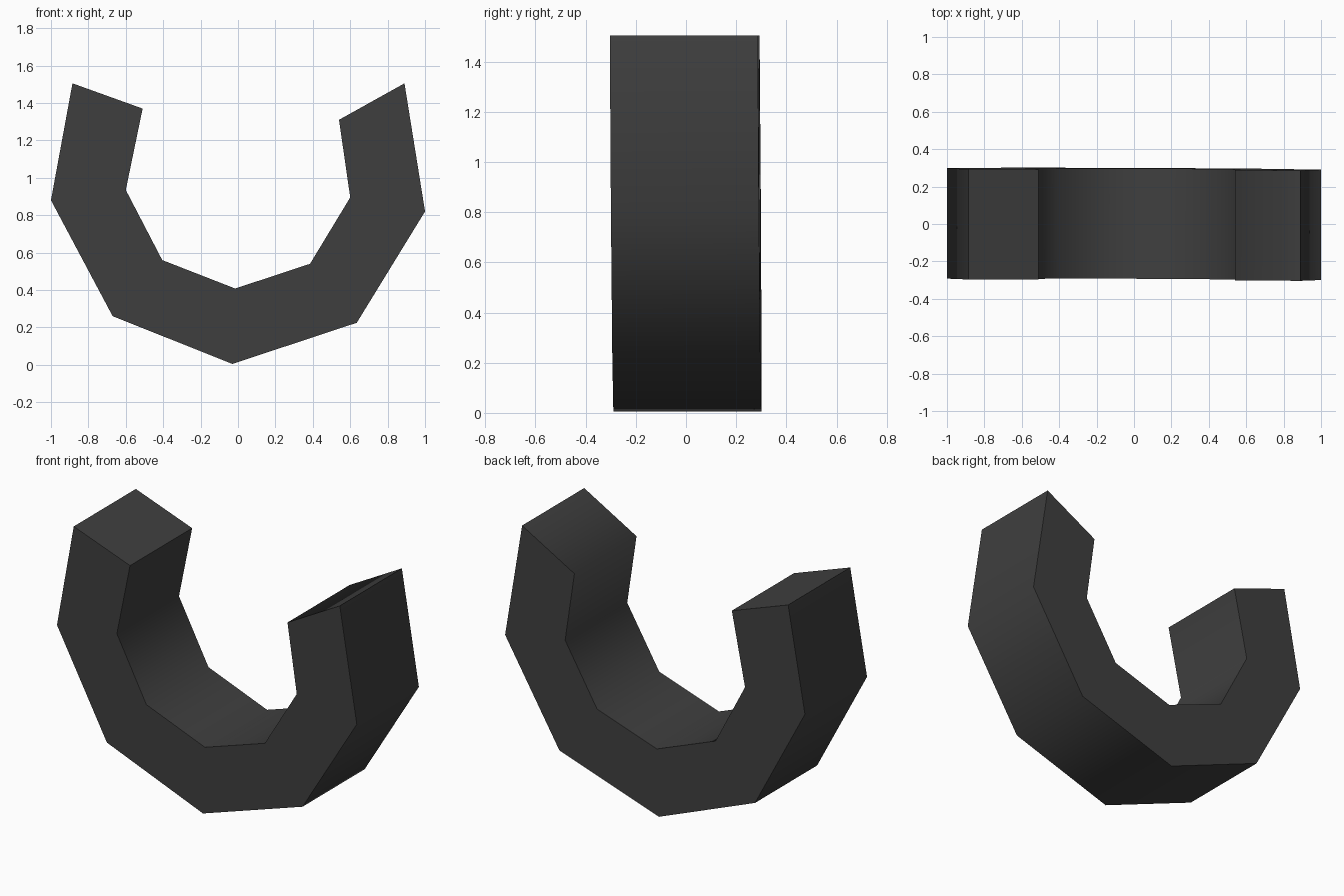
import bpy, bmesh, math

cube = bpy.data.objects.get("Cube")
if cube:
    bpy.data.objects.remove(cube, do_unlink=True)

# Dark grey material
color = (0.05, 0.05, 0.05, 1.0)
mat = bpy.data.materials.new("dark grey")
mat.use_nodes = True
mat.diffuse_color = color
bsdf = next(n for n in mat.node_tree.nodes if n.type == 'BSDF_PRINCIPLED')
bsdf.inputs["Base Color"].default_value = color
bsdf.inputs["Roughness"].default_value = 0.8

# Outer and inner outline of the open ring, as (x, z)
outer = [(-0.885, 1.505), (-1, 0.88), (-0.67, 0.26), (-0.03, 0.005),
         (0.635, 0.225), (1, 0.82), (0.89, 1.505)]
inner = [(-0.51, 1.37), (-0.6, 0.935), (-0.405, 0.56), (-0.015, 0.408),
         (0.385, 0.54), (0.6, 0.895), (0.54, 1.31)]
half_depth = 0.295


def place(bm, point, side):
    # The ring leans very slightly
    x, z = point
    lean = -0.004 * x - 0.007 * (z - 0.75)
    return bm.verts.new((x, side * half_depth + lean, z))


# Square cross-sections bridged along the arc
bm = bmesh.new()
rings = [[place(bm, o, -1), place(bm, i, -1), place(bm, i, 1), place(bm, o, 1)]
         for o, i in zip(outer, inner)]
for a, b in zip(rings, rings[1:]):
    for k in range(4):
        n = (k + 1) % 4
        bm.faces.new((a[k], a[n], b[n], b[k]))

# End caps
bm.faces.new(rings[0])
bm.faces.new(rings[-1])
bmesh.ops.recalc_face_normals(bm, faces=bm.faces)

mesh = bpy.data.meshes.new("open_ring")
bm.to_mesh(mesh)
bm.free()
mesh.materials.append(mat)
ring = bpy.data.objects.new("open_ring", mesh)
bpy.context.collection.objects.link(ring)

# Smooth along the arc, sharp at the sides
bpy.ops.object.select_all(action='DESELECT')
ring.select_set(True)
bpy.context.view_layer.objects.active = ring
bpy.ops.object.shade_smooth_by_angle(angle=math.radians(75))
